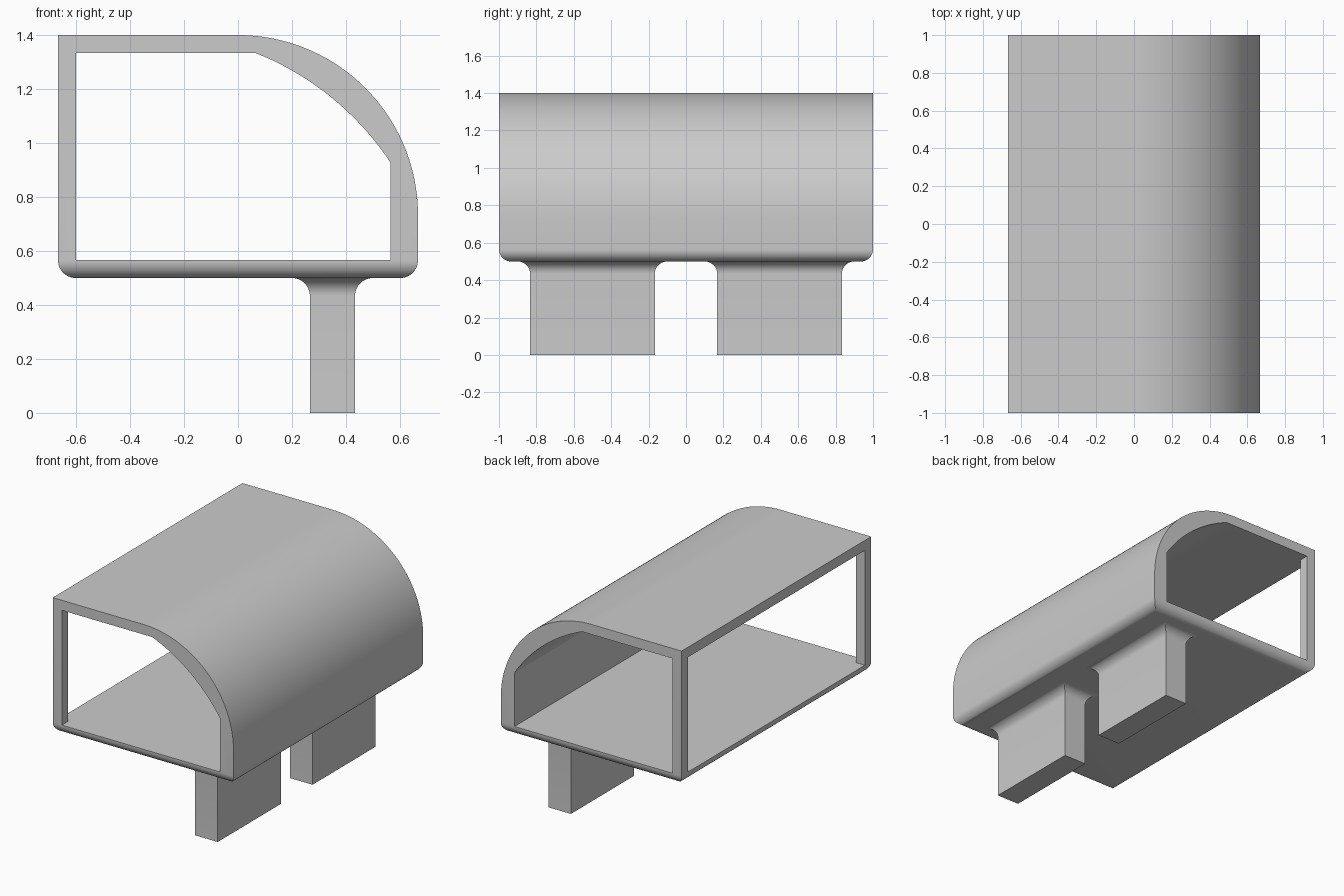
import bpy
import bmesh
from math import cos, sin, pi, radians, atan2
from mathutils import Vector

cube = bpy.data.objects.get("Cube")
if cube:
    bpy.data.objects.remove(cube)

WIDTH, BASE, TOP = 0.667, 0.5, 1.4      # half width, underside, roof
WALL, ROUND = 0.067, 0.065              # wall thickness, lower edge radius

grey = bpy.data.materials.new("plain grey")
grey.use_nodes = True
COLOUR = (0.6, 0.6, 0.6, 1)
grey.diffuse_color = COLOUR
grey.node_tree.nodes["Principled BSDF"].inputs["Base Color"].default_value = COLOUR


def make_object(name, bm):
    bmesh.ops.recalc_face_normals(bm, faces=bm.faces)
    mesh = bpy.data.meshes.new(name)
    bm.to_mesh(mesh)
    bm.free()
    mesh.materials.append(grey)
    obj = bpy.data.objects.new(name, mesh)
    bpy.context.collection.objects.link(obj)
    return obj


def arc(centre, radius, start, end, steps):
    """Points of a circular arc in the x-z plane."""
    angles = [start + (end - start) * i / steps for i in range(steps + 1)]
    return [(centre[0] + radius * cos(a), centre[1] + radius * sin(a)) for a in angles]


def prism(profile, half_length):
    """Extrude an x-z outline along y."""
    bm = bmesh.new()
    face = bm.faces.new([bm.verts.new((x, -half_length, z)) for x, z in profile])
    ext = bmesh.ops.extrude_face_region(bm, geom=[face])
    moved = [g for g in ext["geom"] if isinstance(g, bmesh.types.BMVert)]
    bmesh.ops.translate(bm, verts=moved, vec=Vector((0, 2 * half_length, 0)))
    return bm


def smooth(obj):
    bpy.ops.object.select_all(action="DESELECT")
    obj.select_set(True)
    bpy.context.view_layer.objects.active = obj
    bpy.ops.object.shade_smooth_by_angle(angle=radians(30))


# Shell: one rounded shoulder, all four lower edges rounded
outline = [(-WIDTH, TOP), (-WIDTH, BASE), (WIDTH, BASE)]
outline += arc((0, TOP - WIDTH), WIDTH, 0, pi / 2, 40)
bm = prism(outline, 1)
lower = [e for e in bm.edges if all(abs(v.co.z - BASE) < 1e-4 for v in e.verts)]
bmesh.ops.bevel(bm, geom=lower, offset=ROUND, segments=10, profile=0.5, affect="EDGES")
shell = make_object("shell", bm)

# End openings: a through tunnel with a shallower curved shoulder
left, right, floor, ceiling = -WIDTH + WALL, 0.566, BASE + WALL, TOP - WALL
hub = (-0.333, 0.333)
start = atan2(0.925 - hub[1], right - hub[0])
end = atan2(ceiling - hub[1], 0.067 - hub[0])
tunnel = [(left, ceiling), (left, floor), (right, floor)]
tunnel += arc(hub, 1.077, start, end, 20)
tunnel[-1] = (tunnel[-1][0], ceiling)
tunnel[3] = (right, tunnel[3][1])
end_cutter = make_object("end_opening_cutter", prism(tunnel, 1.2))

# Side opening: leaves a slim post at each end
side = [(-1, floor), (0, floor), (0, ceiling), (-1, ceiling)]
side_cutter = make_object("side_opening_cutter", prism(side, 1 - WALL))

for cutter in (end_cutter, side_cutter):
    cutter.hide_render = True
    cutter.hide_set(True)
    cut = shell.modifiers.new(cutter.name, "BOOLEAN")
    cut.operation = "DIFFERENCE"
    cut.solver = "EXACT"
    cut.object = cutter
    bpy.context.view_layer.objects.active = shell
    bpy.ops.object.modifier_apply(modifier=cut.name)
    bpy.data.objects.remove(cutter)
smooth(shell)


def make_leg(name, y):
    """A slab whose top flares into the shell with mitred fillets."""
    levels = [(0, 0)]
    for i in range(11):
        a = pi / 2 * i / 10
        levels.append((WALL * (1 - cos(a)), BASE - WALL + WALL * sin(a)))
    levels.append((WALL, BASE + 0.02))
    bm = bmesh.new()
    rings = []
    for grow, z in levels:
        hx, hy = 0.0835 + grow, 0.333 + grow
        corners = [(-hx, -hy), (hx, -hy), (hx, hy), (-hx, hy)]
        rings.append([bm.verts.new((0.35 + cx, y + cy, z)) for cx, cy in corners])
    for a, b in zip(rings, rings[1:]):
        for i in range(4):
            j = (i + 1) % 4
            bm.faces.new((a[i], a[j], b[j], b[i]))
    bm.faces.new(rings[0])
    bm.faces.new(rings[-1])
    smooth(make_object(name, bm))


make_leg("front_leg", -0.5)
make_leg("back_leg", 0.5)
